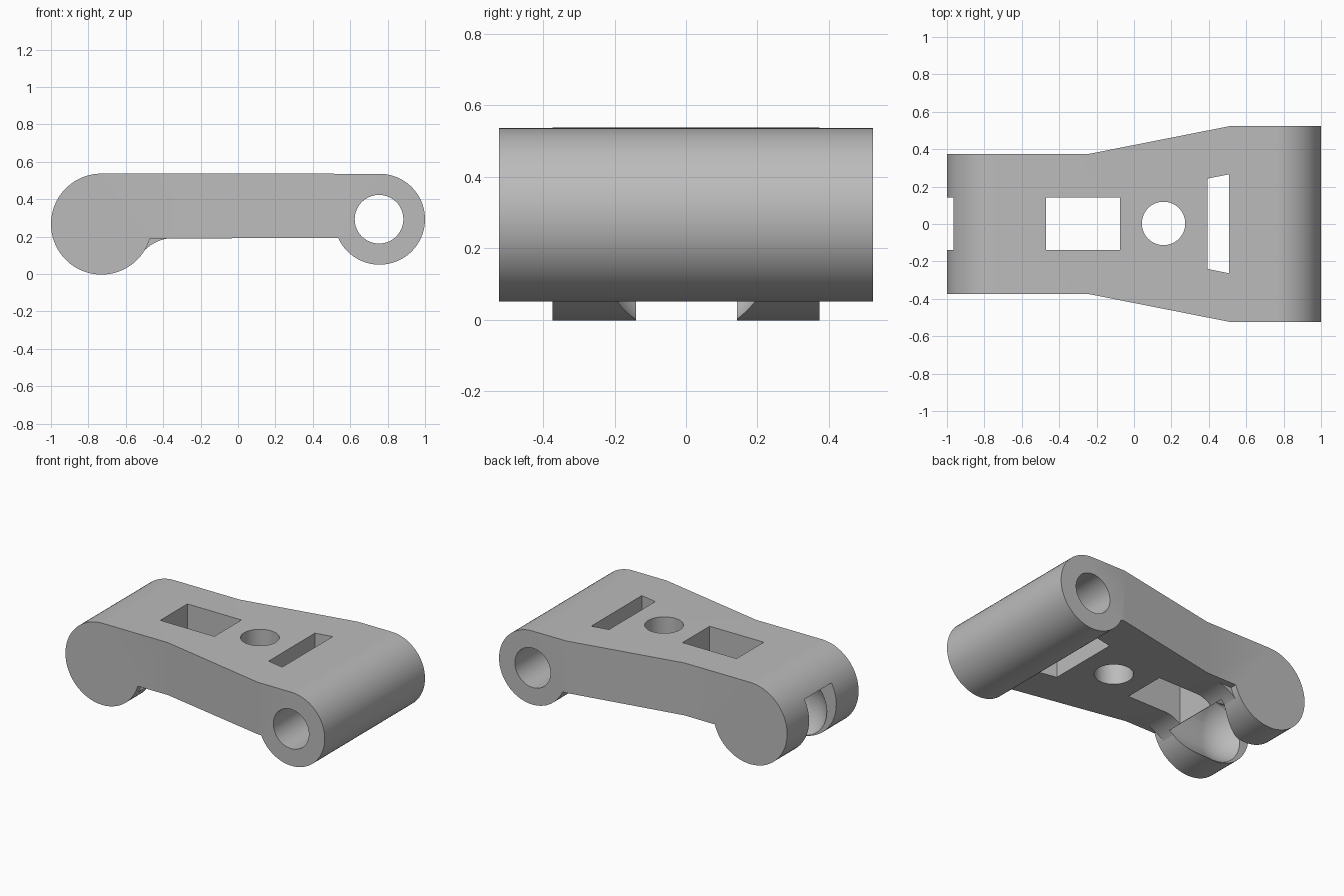
import bpy, bmesh, math
from mathutils import Vector, Matrix

if "Cube" in bpy.data.objects:
    bpy.data.objects.remove(bpy.data.objects["Cube"])

grey = bpy.data.materials.new("plain grey")
grey.diffuse_color = (0.5, 0.5, 0.5, 1)
grey.use_nodes = True
grey.node_tree.nodes["Principled BSDF"].inputs["Base Color"].default_value = grey.diffuse_color


def arc(cx, cz, r, a0, a1, n):
    return [(cx + r * math.cos(math.radians(a0 + (a1 - a0) * i / n)),
             cz + r * math.sin(math.radians(a0 + (a1 - a0) * i / n))) for i in range(n + 1)]


def finish(name, bm):
    bmesh.ops.recalc_face_normals(bm, faces=bm.faces)
    me = bpy.data.meshes.new(name)
    bm.to_mesh(me)
    bm.free()
    me.materials.append(grey)
    ob = bpy.data.objects.new(name, me)
    bpy.context.collection.objects.link(ob)
    return ob


def prism(name, pts, lo, hi, axis):
    """Extrude a 2D outline along one axis; the outline lies in the other two."""
    place = {'X': lambda p: (lo, p[0], p[1]), 'Y': lambda p: (p[0], lo, p[1]),
             'Z': lambda p: (p[0], p[1], lo)}[axis]
    step = Vector([(hi - lo) * (axis == a) for a in 'XYZ'])
    bm = bmesh.new()
    face = bm.faces.new([bm.verts.new(place(p)) for p in pts])
    new = bmesh.ops.extrude_face_region(bm, geom=[face])['geom']
    bmesh.ops.translate(bm, vec=step, verts=[v for v in new if isinstance(v, bmesh.types.BMVert)])
    return finish(name, bm)


def rect(x0, x1, y0, y1):
    return [(x0, y0), (x1, y0), (x1, y1), (x0, y1)]


def circle(cx, cy, r, n=64):
    return arc(cx, cy, r, 0, 360, n)[:-1]


def combine(target, tool, op):
    mod = target.modifiers.new(tool.name, 'BOOLEAN')
    mod.object, mod.operation, mod.solver = tool, op, 'EXACT'
    bpy.context.view_layer.objects.active = target
    bpy.ops.object.modifier_apply(modifier=mod.name)
    bpy.data.objects.remove(tool)


# Arm side profile: large lobe, flat slab, pin barrel
LX, LZ, LR = -0.73, 0.27, 0.27
RX, RZ, RR = 0.757, 0.293, 0.243
low = 0.193
a_r = math.degrees(math.asin((RZ - low) / RR))
a_l = math.degrees(math.asin((LZ - low) / LR))
side = arc(RX, RZ, RR, 180 + a_r, 450, 48) + arc(LX, LZ - 0.003, LR, 90, 360 - a_l, 48)
arm = prism("link_arm", side, -0.7, 0.7, 'Y')

# Fillet under the slab, behind the lobe
fillet = arc(-0.34, -0.032, 0.225, 90, 142, 14) + [(-0.6, 0.15), (-0.6, 0.3), (-0.34, 0.3)]
combine(arm, prism("lobe_fillet", fillet, -0.33, 0.33, 'Y'), 'UNION')

# Plan outline that widens toward the barrel
half = [(-1.1, 0.373), (-0.25, 0.373), (0.51, 0.523), (1.1, 0.523)]
plan = [(x, -y) for x, y in half] + half[::-1]
combine(arm, prism("plan_outline", plan, -0.1, 0.7, 'Z'), 'INTERSECT')

# Pin bore and the three openings through the slab
combine(arm, prism("pin_bore", circle(RX - 0.003, RZ, 0.13), -0.8, 0.8, 'Y'), 'DIFFERENCE')
combine(arm, prism("round_hole", circle(0.158, 0.003, 0.116), -0.2, 0.8, 'Z'), 'DIFFERENCE')
combine(arm, prism("window", rect(-0.47, -0.075, -0.14, 0.143), 0.1, 0.8, 'Z'), 'DIFFERENCE')
wedge = [(0.392, -0.24), (0.507, -0.263), (0.507, 0.265), (0.392, 0.243)]
combine(arm, prism("wedge_slot", wedge, 0.1, 0.8, 'Z'), 'DIFFERENCE')

# Ball socket, its inner opening and the fork slot in the lobe
bm = bmesh.new()
bmesh.ops.create_uvsphere(bm, u_segments=64, v_segments=32, radius=0.245,
                          matrix=Matrix.Translation((LX, 0, 0.2)))
combine(arm, finish("ball_socket", bm), 'DIFFERENCE')
combine(arm, prism("socket_mouth", circle(0, 0.2, 0.244), LX, -0.472, 'X'), 'DIFFERENCE')
combine(arm, prism("fork_slot", rect(-0.14, 0.143, -0.2, 0.4), -1.2, -0.6, 'X'), 'DIFFERENCE')

bpy.ops.object.select_all(action='DESELECT')
arm.select_set(True)
bpy.context.view_layer.objects.active = arm
bpy.ops.object.shade_smooth_by_angle(angle=math.radians(25))
